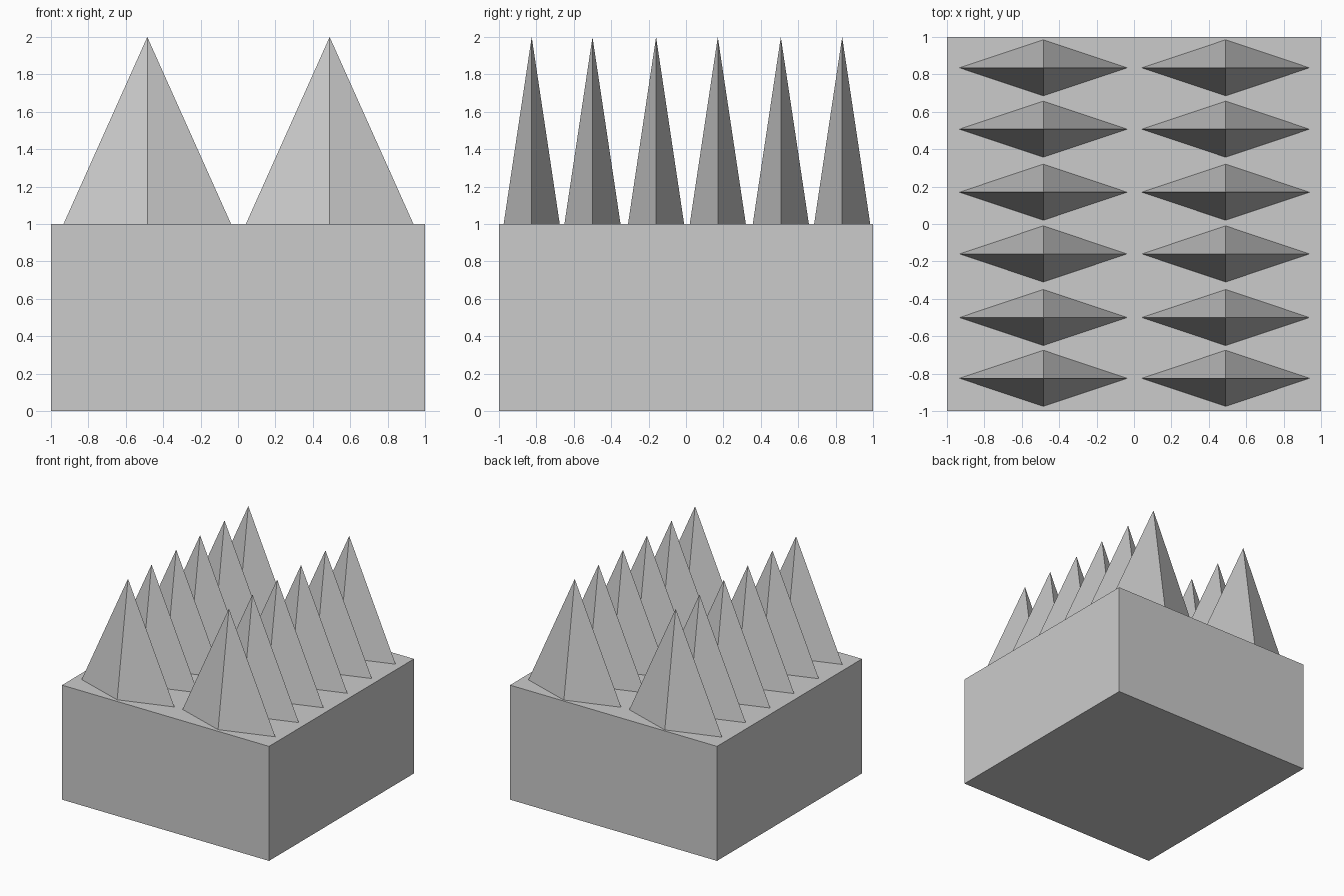
import bpy

# Remove the default cube
default = bpy.data.objects.get("Cube")
if default:
    bpy.data.objects.remove(default, do_unlink=True)

# Single flat grey
grey = bpy.data.materials.new("plain grey")
grey.use_nodes = True
colour = (0.6, 0.6, 0.6, 1)
grey.diffuse_color = colour
grey.node_tree.nodes["Principled BSDF"].inputs["Base Color"].default_value = colour


def finish(name, scale):
    """Name, scale and colour the newly added part."""
    part = bpy.context.object
    part.name = name
    part.scale = scale
    part.data.materials.append(grey)
    bpy.ops.object.transform_apply(location=False, rotation=False, scale=True)


# Base block
bpy.ops.mesh.primitive_cube_add(size=1, location=(0, 0, 0.5))
finish("base_block", (2, 2, 1))

# Two columns of six diamond-based spikes
for side, x in (("right", -0.485), ("left", 0.49)):
    for row, y in enumerate((-0.825, -0.5, -0.16, 0.17, 0.507, 0.835)):
        bpy.ops.mesh.primitive_cone_add(vertices=4, radius1=1, radius2=0, depth=1,
                                        location=(x, y, 1.5))
        finish(f"{side}_spike_{row + 1}", (0.448, 0.15, 1))
